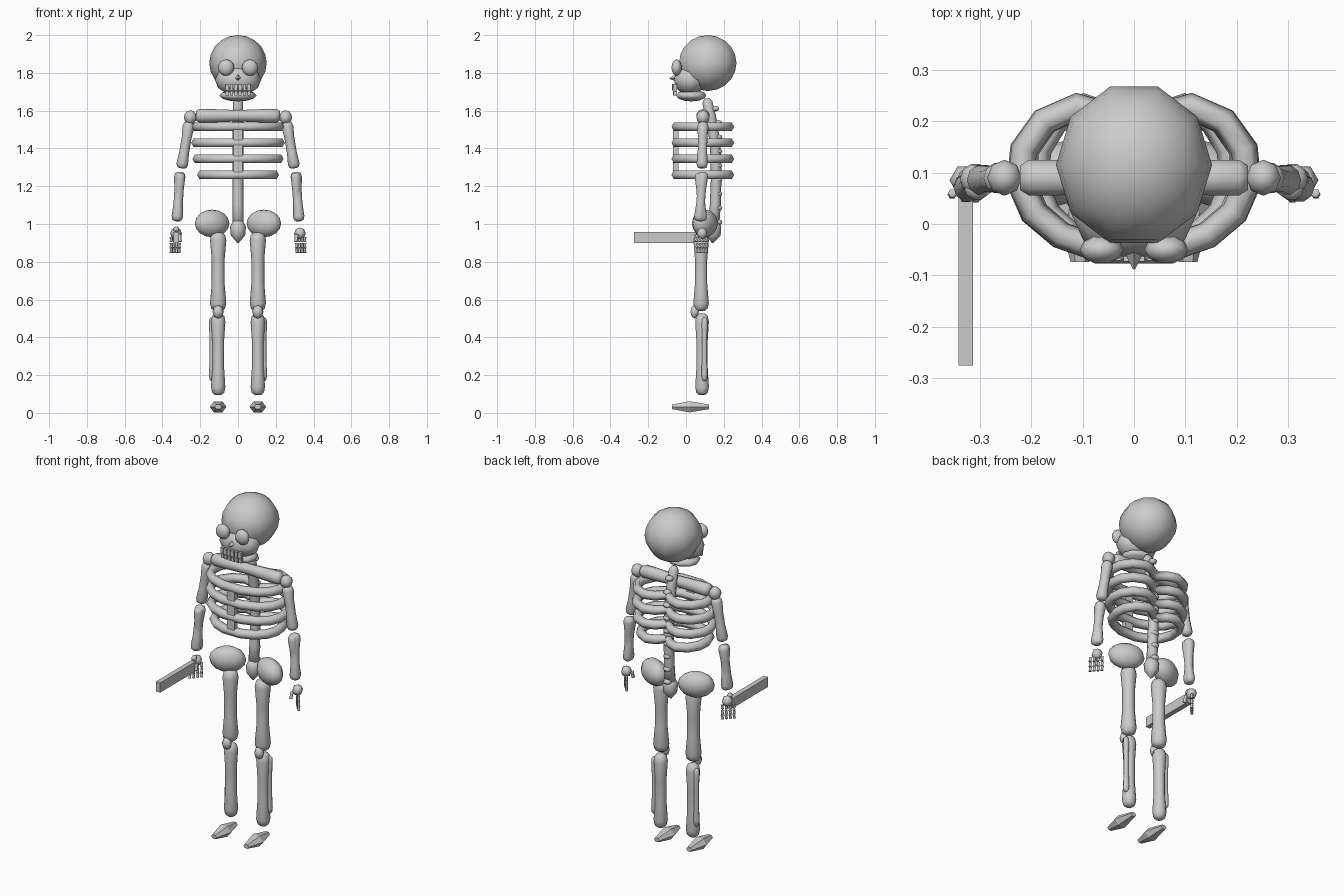
import bpy, bmesh, math
from mathutils import Vector, Matrix

if "Cube" in bpy.data.objects:
    bpy.data.objects.remove(bpy.data.objects["Cube"])


def finish(bm, name, smooth=True):
    bmesh.ops.recalc_face_normals(bm, faces=bm.faces[:])
    me = bpy.data.meshes.new(name)
    bm.to_mesh(me)
    bm.free()
    for p in me.polygons:
        p.use_smooth = smooth
    ob = bpy.data.objects.new(name, me)
    bpy.context.collection.objects.link(ob)
    return ob


def ball(name, c, r, seg=10, rings=8, rot=0.0):
    bm = bmesh.new()
    bmesh.ops.create_uvsphere(bm, u_segments=seg, v_segments=rings, radius=1)
    m = (Matrix.Translation(c) @ Matrix.Rotation(rot, 4, 'Z') @ Matrix.Diagonal((*r, 1))
         @ Matrix.Rotation(math.pi / 2, 4, 'Z'))
    bmesh.ops.transform(bm, matrix=m, verts=bm.verts)
    return finish(bm, name)


def box(name, lo, hi):
    bm = bmesh.new()
    bmesh.ops.create_cube(bm, size=1)
    lo, hi = Vector(lo), Vector(hi)
    m = Matrix.Translation((lo + hi) / 2) @ Matrix.Diagonal((*(hi - lo), 1))
    bmesh.ops.transform(bm, matrix=m, verts=bm.verts)
    return finish(bm, name, False)


def tube(name, path, radii, sides=8, closed=False, ref=(0, 1, 0), flat=(1, 1), smooth=True):
    """Sweep a round section with varying radius along a path."""
    bm = bmesh.new()
    pts = [Vector(p) for p in path]
    n = len(pts)
    rings = []
    for i, p in enumerate(pts):
        if closed:
            t = pts[(i + 1) % n] - pts[i - 1]
        else:
            t = pts[min(i + 1, n - 1)] - pts[max(i - 1, 0)]
        t.normalize()
        u = t.cross(Vector(ref)).normalized()
        v = u.cross(t)
        ring = []
        for k in range(sides):
            a = 2 * math.pi * k / sides
            ring.append(bm.verts.new(p + radii[i] * (u * math.cos(a) * flat[0] + v * math.sin(a) * flat[1])))
        rings.append(ring)
    for i in range(n if closed else n - 1):
        a, b = rings[i], rings[(i + 1) % n]
        for k in range(sides):
            j = (k + 1) % sides
            bm.faces.new((a[k], a[j], b[j], b[k]))
    if not closed:
        bm.faces.new(rings[0])
        bm.faces.new(rings[-1])
    return finish(bm, name, smooth)


def bone(name, a, b, r_end, r_mid, sides=10):
    """Long bone with rounded, slightly swollen ends."""
    a, b = Vector(a), Vector(b)
    prof = [(0, .45 * r_end), (.03, .85 * r_end), (.1, r_end), (.35, r_mid),
            (.65, r_mid), (.9, r_end), (.97, .85 * r_end), (1, .45 * r_end)]
    return tube(name, [a.lerp(b, t) for t, _ in prof], [r for _, r in prof], sides)


# Skull, face, jaw, eyes, nose
ball("skull", (0, .115, 1.852), (.152, .16, .148), 10, 10)
ball("face", (0, .02, 1.762), (.122, .088, .082), 10, 6)
ball("jaw", (0, .028, 1.68), (.098, .084, .031), 10, 6)
tube("nose", [(0, -.04, 1.775), (0, -.088, 1.77)], [.026, .002], 4, ref=(0, 0, 1), smooth=False)
for s in (-1, 1):
    ball("eye", (s * .063, -.05, 1.828), (.043, .028, .043))

# Two rows of teeth
for i in range(6):
    x = (i - 2.5) * .023
    y = -.064 + 1.5 * x * x
    box("upper_tooth", (x - .009, y - .009, 1.708), (x + .009, y + .012, 1.742))
    box("lower_tooth", (x - .008, y - .006, 1.68), (x + .008, y + .012, 1.704))

# Spine with vertebra bumps
spine = [(0, .11, 1.665), (0, .113, 1.645), (0, .135, 1.55), (0, .155, 1.42),
         (0, .16, 1.25), (0, .155, 1.1), (0, .145, .98)]
tube("spine", spine, [.014, .027, .028, .028, .028, .029, .03], 8)
for i in range(9):
    z = 1.61 - i * .075
    y = .155 if i == 0 else .172
    ball("vertebra", (0, y, z), (.026, .024, .015), 6, 4)
tube("sacrum", [(0, .145, 1.02), (0, .145, .985), (0, .145, .94), (0, .14, .9)],
     [.025, .042, .038, .004], 8)

# Rib rings, dipping inward at the spine
half = [(.055, .212), (.11, .229), (.175, .20), (.214, .145), (.22, .08),
        (.195, .022), (.143, -.022), (.06, -.051)]
for z, k in ((1.515, 1), (1.43, 1.01), (1.345, .98), (1.26, .87)):
    pts = [(0, .165, z)] + [(x * k, y, z) for x, y in half] + \
          [(-x * k, y, z) for x, y in reversed(half)]
    tube("rib", pts, [.026] * len(pts), 6, closed=True, ref=(0, 0, 1))
box("sternum", (-.025, -.068, 1.26), (.025, -.04, 1.53))

# Collar bone
tube("collar_bone", [(x, .09, 1.573) for x in (-.222, -.205, -.15, 0, .15, .205, .222)],
     [.025, .036, .036, .03, .036, .036, .025], 10)

for s in (-1, 1):
    # Arms
    ball("shoulder", (s * .252, .09, 1.565), (.034, .035, .037), 8, 6)
    bone("upper_arm", (s * .258, .09, 1.54), (s * .299, .085, 1.295), .031, .026)
    bone("forearm_outer", (s * .307, .09, 1.275), (s * .323, .07, 1.015), .03, .024)
    bone("forearm_inner", (s * .304, .07, 1.27), (s * .32, .087, 1.015), .026, .022)
    # Hands
    ball("wrist", (s * .328, .085, .95), (.031, .031, .031), 6, 4)
    for i in range(4):
        x = .311 + i * .014
        y = .108 - i * .016
        for z in (.932, .9, .872):
            bone("finger", (s * x, y, z), (s * (x + .001), y - .003, z - .026), .009, .007, 6)
    bone("thumb", (s * .31, .06, .945), (s * .308, .05, .905), .011, .009, 6)
    # Pelvis wings
    ball("pelvis_wing", (s * .137, .1, 1.003), (.1, .06, .073), 12, 8, -s * math.radians(25))
    # Legs
    bone("thigh", (s * .105, .08, .955), (s * .105, .08, .54), .043, .034)
    ball("kneecap", (s * .105, .046, .535), (.03, .026, .036), 6, 4)
    bone("shin", (s * .105, .085, .525), (s * .105, .085, .095), .038, .031)
    bone("outer_shin", (s * .137, .098, .505), (s * .137, .098, .17), .017, .013, 8)
    # Feet
    tube("foot", [(s * .105, -.074, .032), (s * .105, .02, .032), (s * .105, .122, .032)],
         [.014, .034, .014], 6, ref=(0, 0, 1), flat=(1.3, 1), smooth=False)

# Held bar
box("blade", (-.342, -.275, .9), (-.313, .07, .957))
ball("bar_hand_thumb", (-.327, .06, .972), (.016, .02, .016), 6, 4)
